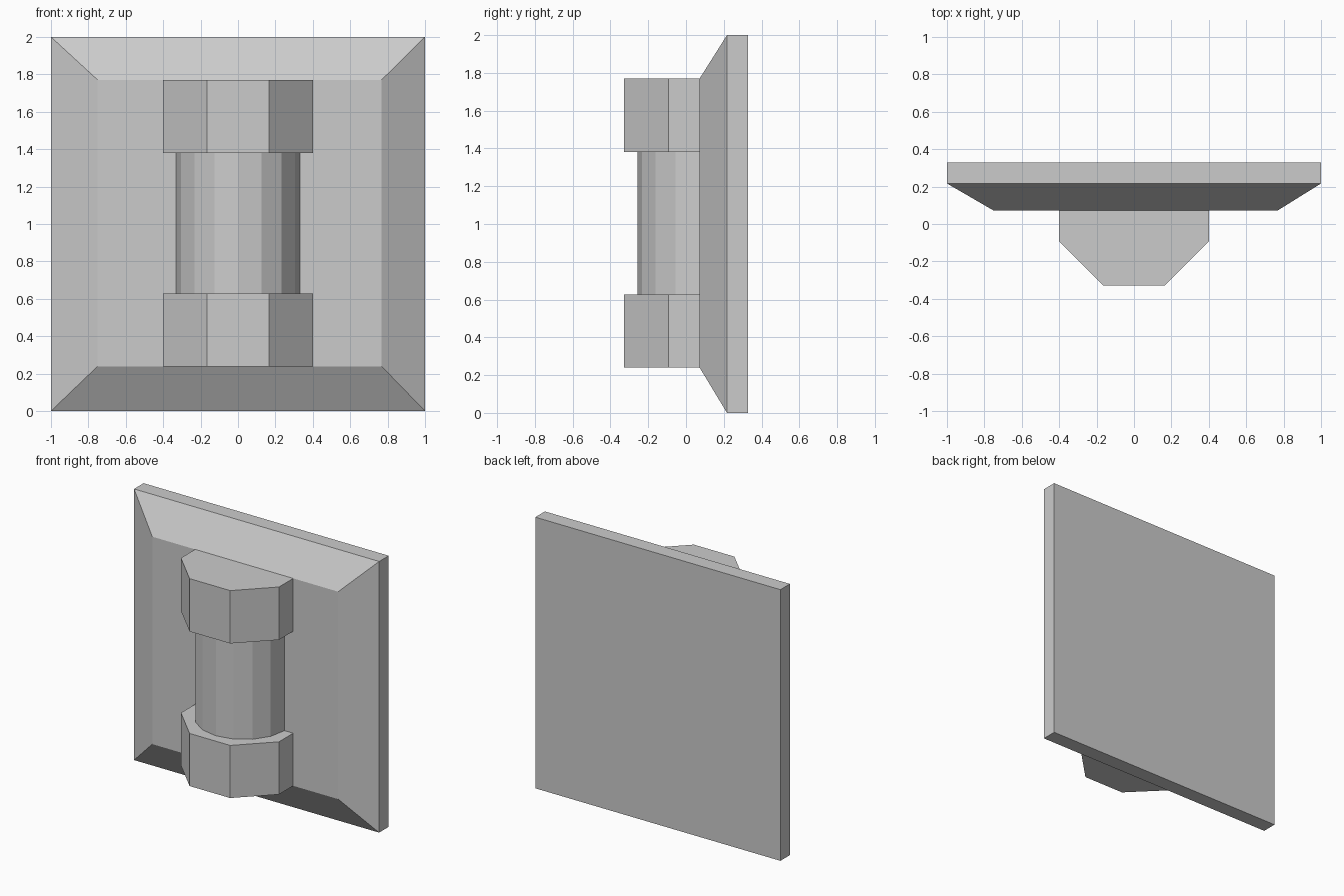
import bpy, bmesh
from math import cos, sin, pi

if "Cube" in bpy.data.objects:
    bpy.data.objects.remove(bpy.data.objects["Cube"])

Y_FACE = 0.072   # front face of the plate
Y_RIM = 0.217    # where the plate's bevel starts
Y_BACK = 0.328


def make_object(name, bm):
    bmesh.ops.recalc_face_normals(bm, faces=bm.faces)
    mesh = bpy.data.meshes.new(name)
    bm.to_mesh(mesh)
    bm.free()
    obj = bpy.data.objects.new(name, mesh)
    bpy.context.collection.objects.link(obj)
    return obj


def extruded_profile(name, points, z0, z1):
    """Closed prism from an (x, y) outline."""
    bm = bmesh.new()
    face = bm.faces.new([bm.verts.new((x, y, z0)) for x, y in points])
    top = bmesh.ops.extrude_face_region(bm, geom=[face], use_keep_orig=True)
    moved = [v for v in top["geom"] if isinstance(v, bmesh.types.BMVert)]
    bmesh.ops.translate(bm, verts=moved, vec=(0, 0, z1 - z0))
    return make_object(name, bm)


# Back plate: square slab with a raised, bevelled front
bm = bmesh.new()
rings = []
for y, x0, x1, z0, z1 in ((Y_BACK, -1, 1, 0, 2),
                          (Y_RIM, -1, 1, 0, 2),
                          (Y_FACE, -0.75, 0.767, 0.24, 1.77)):
    corners = ((x0, z0), (x1, z0), (x1, z1), (x0, z1))
    rings.append([bm.verts.new((x, y, z)) for x, z in corners])
for a, b in zip(rings, rings[1:]):
    for i in range(4):
        j = (i + 1) % 4
        bm.faces.new((a[i], a[j], b[j], b[i]))
bm.faces.new(rings[0])
bm.faces.new(rings[-1])
make_object("back_plate", bm)

# Half-octagon blocks at the bottom and top of the column
R = 0.4
S = R * (2 ** 0.5 - 1)
half_octagon = [(-R, Y_FACE), (-R, Y_FACE - S), (-S, Y_FACE - R),
                (S, Y_FACE - R), (R, Y_FACE - S), (R, Y_FACE)]
extruded_profile("column_base", half_octagon, 0.24, 0.628)
extruded_profile("column_capital", half_octagon, 1.38, 1.77)

# Half-round shaft, eight flat sides
half_round = [(-0.33 * cos(i * pi / 8), Y_FACE - 0.33 * sin(i * pi / 8))
              for i in range(9)]
extruded_profile("column_shaft", half_round, 0.628, 1.38)
